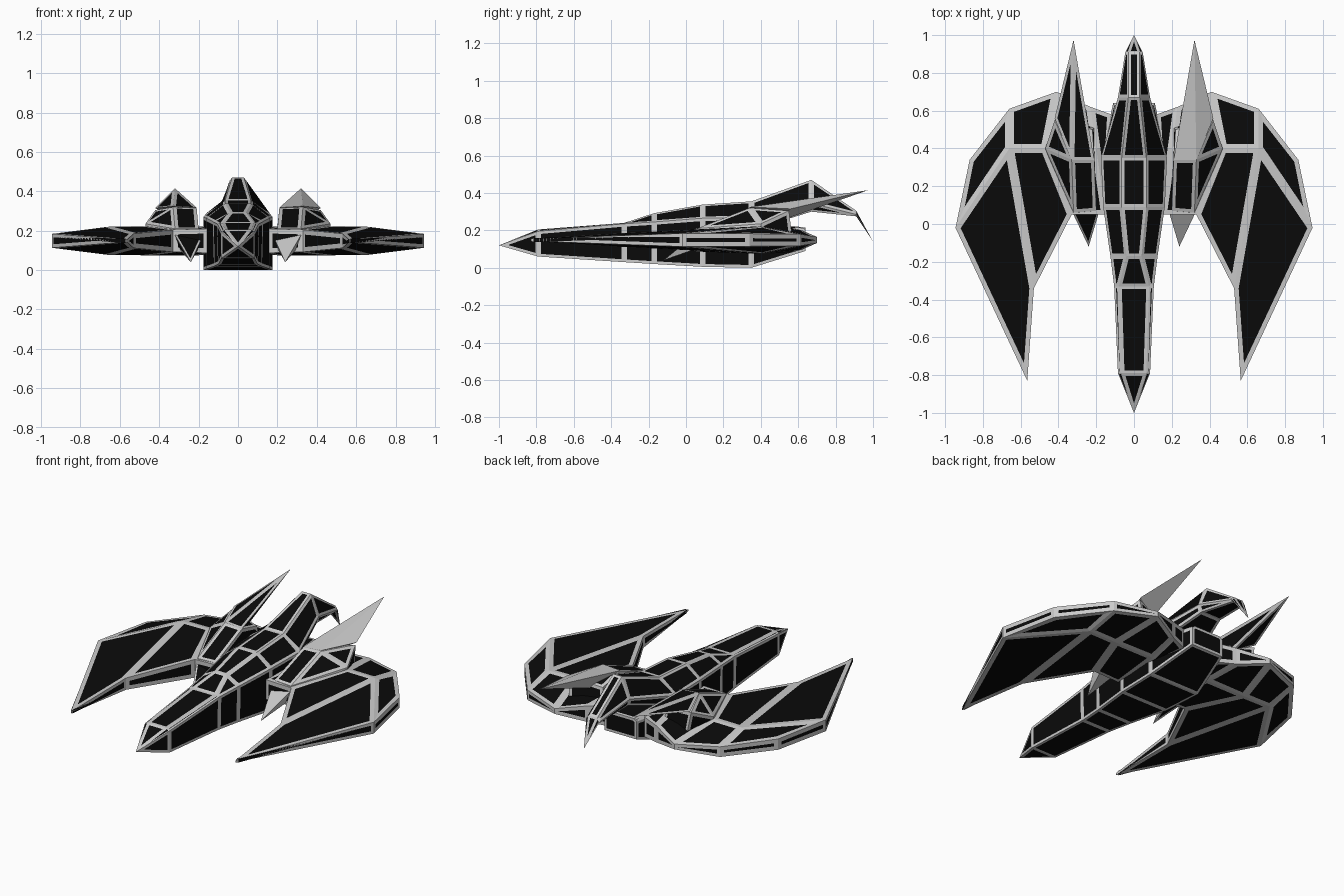
import bpy, bmesh

if "Cube" in bpy.data.objects:
    bpy.data.objects.remove(bpy.data.objects["Cube"])

def flat_material(name, v):
    m = bpy.data.materials.new(name)
    m.diffuse_color = (v, v, v, 1)
    m.use_nodes = True
    m.node_tree.nodes["Principled BSDF"].inputs["Base Color"].default_value = m.diffuse_color
    return m

GREY = flat_material("light grey frame", 0.6)
BLACK = flat_material("black panel", 0.003)

def finish(name, bm, border, plain=False, mirror=False):
    """Inset every face: grey border, black panel."""
    bmesh.ops.remove_doubles(bm, verts=bm.verts, dist=1e-4)
    bmesh.ops.recalc_face_normals(bm, faces=bm.faces)
    if not plain:
        for f in list(bm.faces):
            inner_radius = 2 * f.calc_area() / f.calc_perimeter()
            bmesh.ops.inset_individual(bm, faces=[f], use_even_offset=True,
                                       thickness=min(border, 0.45 * inner_radius))
            f.material_index = 1
    me = bpy.data.meshes.new(name)
    bm.to_mesh(me)
    bm.free()
    me.materials.append(GREY)
    me.materials.append(BLACK)
    ob = bpy.data.objects.new(name, me)
    bpy.context.collection.objects.link(ob)
    if mirror:
        mod = ob.modifiers.new("mirror", 'MIRROR')
        mod.use_mirror_merge = False
    return ob

def loft(name, sections, border=0.015):
    """Six-sided body; section = y, bottom w/z, side w/z, top w/z."""
    bm = bmesh.new()
    rings = []
    for y, wb, zb, ws, zs, wt, zt in sections:
        prof = [(-wb, zb), (wb, zb), (ws, zs), (wt, zt), (-wt, zt), (-ws, zs)]
        rings.append([bm.verts.new((x, y, z)) for x, z in prof])
    for a, b in zip(rings, rings[1:]):
        for i in range(6):
            j = (i + 1) % 6
            bm.faces.new((a[i], a[j], b[j], b[i]))
    for ring, s in ((rings[0], sections[0]), (rings[-1], sections[-1])):
        if s[1] > 0:
            bm.faces.new(ring)
    return finish(name, bm, border)

def hull(name, pts, side=1, border=0.015, **kw):
    bm = bmesh.new()
    for x, y, z in pts:
        bm.verts.new((side * x, y, z))
    res = bmesh.ops.convex_hull(bm, input=bm.verts)
    loose = [v for v in bm.verts if not v.link_faces]
    bmesh.ops.delete(bm, geom=loose, context='VERTS')
    bmesh.ops.dissolve_limit(bm, angle_limit=0.12, verts=bm.verts, edges=bm.edges)
    return finish(name, bm, border, **kw)

# Fuselage with raised canopy
loft("fuselage", [
    (-1.0, 0, .12, 0, .12, 0, .12),
    (-.79, .085, .06, .085, .195, .065, .205),
    (-.33, .10, .03, .105, .235, .08, .24),
    (-.17, .12, .02, .125, .245, .04, .292),
    (.09, .163, .005, .163, .265, .065, .338),
    (.35, .175, 0, .175, .27, .065, .355)])

# Arched tail ending in a stinger
loft("tail", [
    (.35, .15, .2, .175, .27, .065, .355),
    (.67, .07, .30, .085, .345, .03, .47),
    (.91, .04, .275, .046, .285, .03, .305),
    (1.0, 0, .14, 0, .14, 0, .14)])

# Lower stern under the tail
loft("stern", [
    (.35, .175, 0, .175, .2, .15, .25),
    (.64, .11, .09, .11, .2, .09, .215)])

# Wings: x, y, half thickness
P = dict(T=(.565, -.83, .004), O=(.945, -.02, .034), P=(.87, .34, .032),
         Q=(.66, .61, .03), R=(.41, .70, .015), J=(.23, .62, .05),
         I=(.12, .58, .06), H=(.15, .05, .06), G=(.33, .05, .055),
         F=(.53, -.34, .035), A=(.66, .40, .07), S=(.47, .40, .072),
         K=(.2, .4, .072))
bm = bmesh.new()
top = {k: bm.verts.new((x, y, .15 + h)) for k, (x, y, h) in P.items()}
low = {k: bm.verts.new((x, y, .147 - h)) for k, (x, y, h) in P.items()}
for panel in ("AOTF", "AQPO", "FGSA", "ASRQ", "GHKS", "SKJR", "HIJK"):
    bm.faces.new([top[k] for k in panel])
    bm.faces.new([low[k] for k in reversed(panel)])
rim = "TOPQRJIHGF"
for a, b in zip(rim, rim[1:] + rim[0]):
    bm.faces.new((top[a], top[b], low[b], low[a]))
finish("wings", bm, 0.024, mirror=True)

# Engine pods between fuselage and wings
hull("engine_pods", [
    (.20, .07, .21), (.32, .06, .21), (.33, .34, .32), (.21, .34, .315),
    (.47, .40, .235), (.42, .55, .305), (.46, .40, .12), (.33, .05, .13),
    (.19, .06, .13), (.2, .52, .13), (.22, .50, .27), (.40, .57, .15)],
    border=0.018, mirror=True)

# Spikes: panelled on the left, plain grey on the right
for side, label in ((-1, "left"), (1, "right")):
    hull(label + "_rear_spike", [
        (.32, .975, .415), (.21, .34, .317), (.33, .34, .325),
        (.42, .56, .315), (.29, .50, .25)], side, plain=side > 0)
    hull(label + "_front_spike", [
        (.24, -.12, .04), (.18, .08, .17), (.33, .07, .195),
        (.20, .08, .11), (.30, .08, .11)], side, border=0.01, plain=side > 0)
